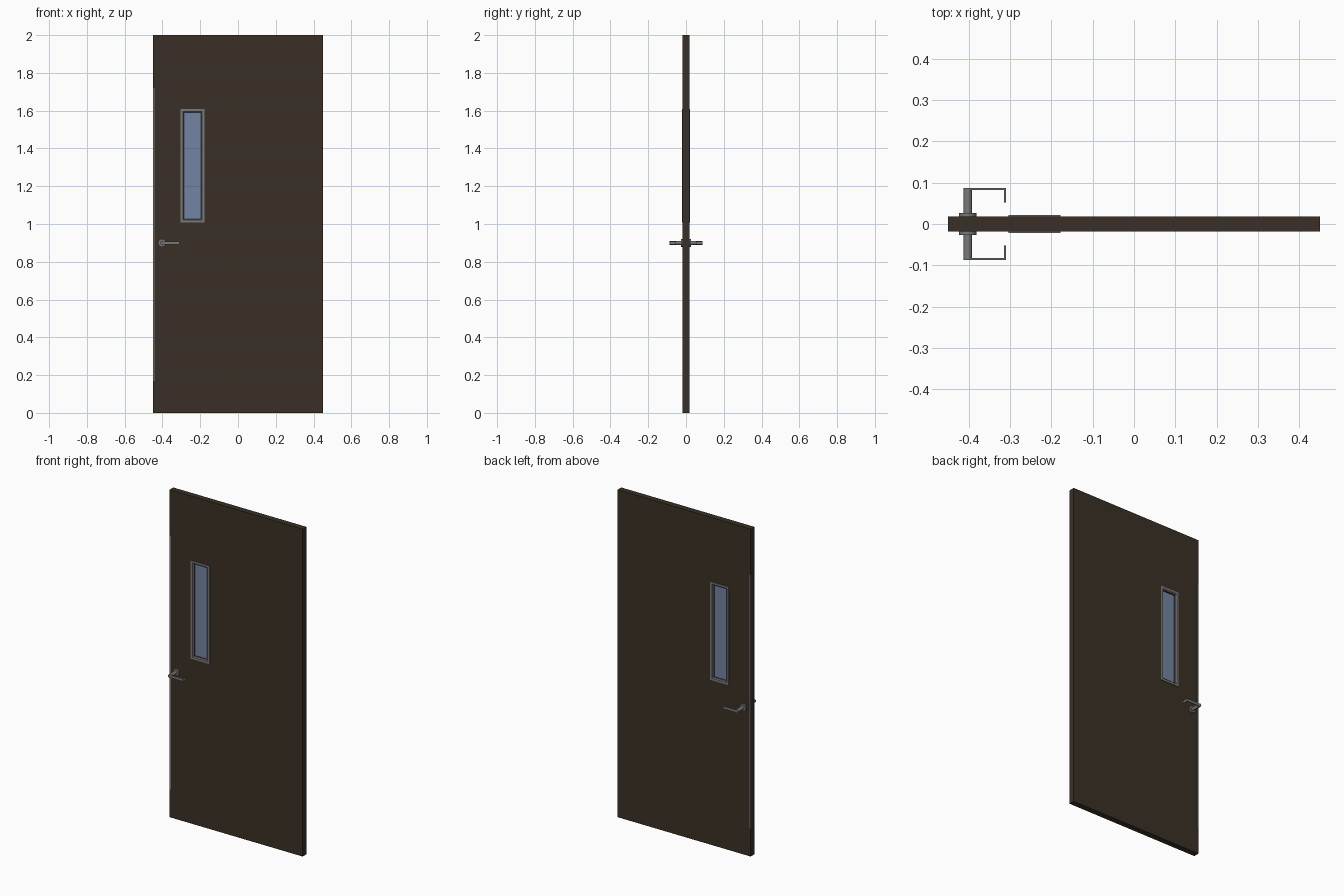
import bpy, bmesh, math
from mathutils import Vector

if "Cube" in bpy.data.objects:
    bpy.data.objects.remove(bpy.data.objects["Cube"])


def material(name, rgb):
    m = bpy.data.materials.new(name)
    m.diffuse_color = (*rgb, 1)
    m.use_nodes = True
    m.node_tree.nodes["Principled BSDF"].inputs["Base Color"].default_value = m.diffuse_color
    return m


BROWN = material("dark_brown", (0.042, 0.030, 0.019))
STEEL = material("grey_steel", (0.19, 0.19, 0.19))
GLASS = material("blue_glass", (0.17, 0.23, 0.36))


def finish(bm, name, mat, smooth=False):
    bmesh.ops.recalc_face_normals(bm, faces=bm.faces)
    me = bpy.data.meshes.new(name)
    bm.to_mesh(me)
    bm.free()
    me.materials.append(mat)
    ob = bpy.data.objects.new(name, me)
    bpy.context.collection.objects.link(ob)
    if smooth:
        bpy.ops.object.select_all(action='DESELECT')
        ob.select_set(True)
        bpy.context.view_layer.objects.active = ob
        bpy.ops.object.shade_smooth_by_angle(angle=math.radians(35))
    return ob


def box(name, lo, hi, mat):
    bm = bmesh.new()
    bmesh.ops.create_cube(bm, size=1)
    for v in bm.verts:
        v.co = Vector([(a + b) / 2 + c * (b - a) for a, b, c in zip(lo, hi, v.co)])
    return finish(bm, name, mat)


def rect_ring(name, sections, mat):
    """Closed rectangular loop; each section is (x0, x1, z0, z1, y)."""
    bm = bmesh.new()
    loops = [[bm.verts.new((x, y, z)) for x, z in ((x0, z0), (x1, z0), (x1, z1), (x0, z1))]
             for x0, x1, z0, z1, y in sections]
    for i, a in enumerate(loops):
        b = loops[(i + 1) % len(loops)]
        for j in range(4):
            k = (j + 1) % 4
            bm.faces.new((a[j], a[k], b[k], b[j]))
    return finish(bm, name, mat)


def cylinder(name, x, z, r, y0, y1, mat):
    bm = bmesh.new()
    bmesh.ops.create_cone(bm, cap_ends=True, segments=32, radius1=r, radius2=r, depth=abs(y1 - y0))
    for v in bm.verts:
        v.co = Vector((x + v.co.x, (y0 + y1) / 2 + v.co.z, z + v.co.y))
    return finish(bm, name, mat, True)


T = 0.018  # half thickness of the leaf

# Door leaf with a window opening
outer, hole = (-0.45, 0.45, 0, 2), (-0.287, -0.195, 1.025, 1.592)
rect_ring("door_leaf", [(*outer, -T), (*outer, T), (*hole, T), (*hole, -T)], BROWN)

# Glass pane
box("window_glass", (-0.288, -0.003, 1.024), (-0.194, 0.003, 1.593), GLASS)

# Parts on both faces
for s, side in ((-1, "front"), (1, "back")):
    # Window trim with a small bevel toward the glass
    trim, lip, inner = (-0.304, -0.178, 1.008, 1.608), (-0.291, -0.191, 1.021, 1.596), (-0.286, -0.196, 1.026, 1.591)
    rect_ring(side + "_window_frame",
              [(*trim, s * T), (*trim, s * 0.022), (*lip, s * 0.022), (*inner, s * 0.017), (*inner, s * 0.012),
               (*lip, s * 0.012)], STEEL)
    # Edge guard strip
    y = sorted((s * 0.016, s * 0.0187))
    box(side + "_edge_strip", (-0.4505, y[0], 0.17), (-0.441, y[1], 1.72), STEEL)
    # Handle rose and spindle
    cylinder(side + "_handle_rose", -0.402, 0.9, 0.021, s * 0.017, s * 0.027, STEEL)
    cylinder(side + "_handle_spindle", -0.402, 0.9, 0.0105, s * 0.02, s * 0.087, STEEL)
    # Flat lever bent back toward the door at its end
    path = [(-0.402, 0.087), (-0.31, 0.087), (-0.31, 0.052), (-0.314, 0.052), (-0.314, 0.082), (-0.402, 0.082)]
    bm = bmesh.new()
    face = bm.faces.new([bm.verts.new((x, s * y, 0.892)) for x, y in path])
    ext = bmesh.ops.extrude_face_region(bm, geom=[face])
    bmesh.ops.translate(bm, vec=(0, 0, 0.016), verts=[g for g in ext["geom"] if isinstance(g, bmesh.types.BMVert)])
    finish(bm, side + "_handle_lever", STEEL)
